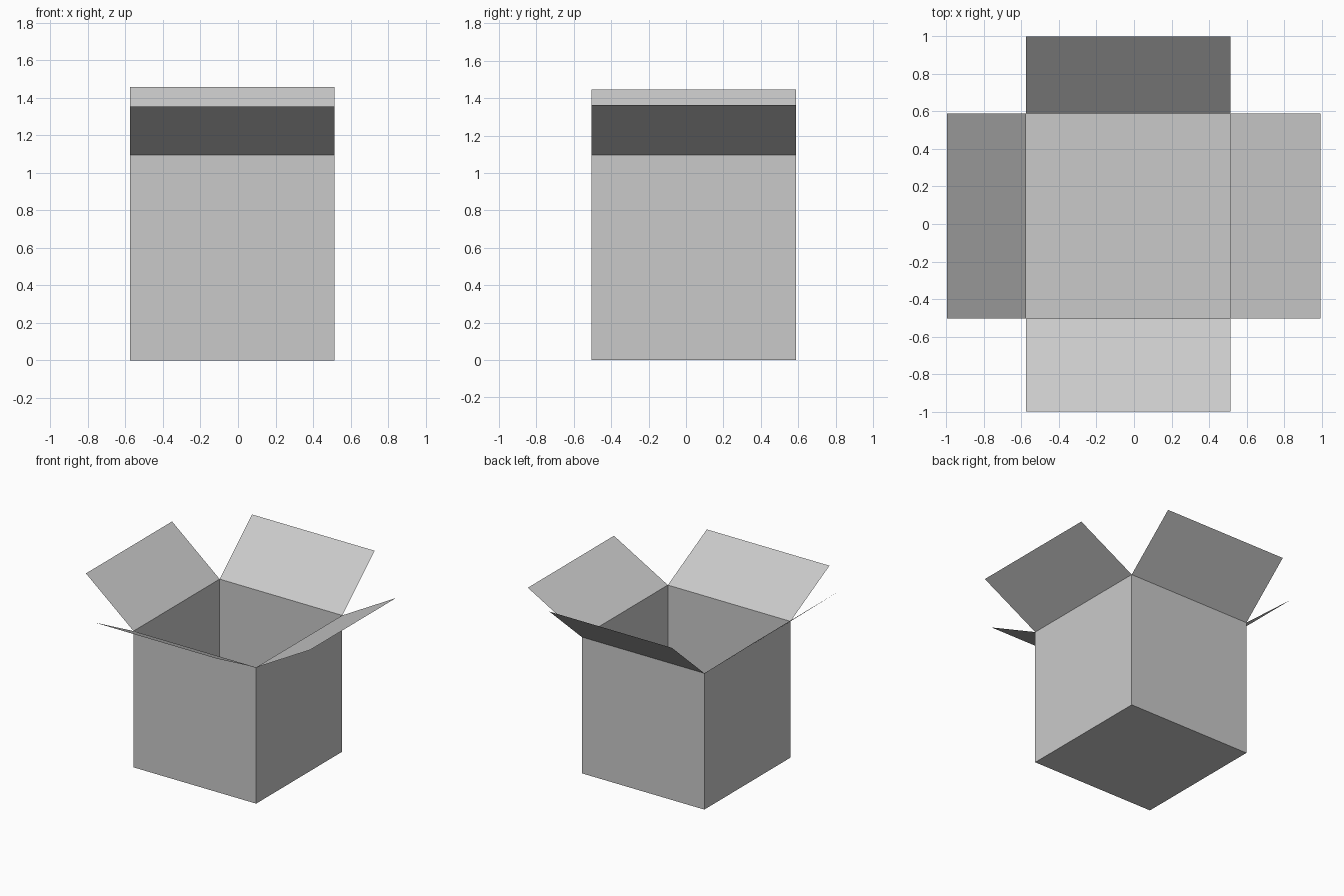
import bpy
import bmesh
from mathutils import Vector

if "Cube" in bpy.data.objects:
    bpy.data.objects.remove(bpy.data.objects["Cube"], do_unlink=True)

# Body extents
X0, X1 = -0.575, 0.515
Y0, Y1 = -0.505, 0.588
TOP = 1.095

# Single cardboard colour
card = bpy.data.materials.new("cardboard_grey")
card.use_nodes = True
GREY = (0.59, 0.59, 0.59, 1)
card.diffuse_color = GREY
card.node_tree.nodes["Principled BSDF"].inputs["Base Color"].default_value = GREY


def add_object(name, bm):
    mesh = bpy.data.meshes.new(name)
    bm.to_mesh(mesh)
    bm.free()
    mesh.materials.append(card)
    obj = bpy.data.objects.new(name, mesh)
    bpy.context.collection.objects.link(obj)
    return obj


# Open box: a cube scaled to the body extents with its lid removed
bm = bmesh.new()
bmesh.ops.create_cube(bm, size=1)
bmesh.ops.scale(bm, vec=(X1 - X0, Y1 - Y0, TOP), verts=bm.verts)
bmesh.ops.translate(bm, vec=((X0 + X1) / 2, (Y0 + Y1) / 2, TOP / 2), verts=bm.verts)
lid = [f for f in bm.faces if f.normal.z > 0.9]
bmesh.ops.delete(bm, geom=lid, context="FACES_ONLY")
add_object("box_body", bm)


# Flap: a thin sheet swept from a hinge edge along the opening direction
def add_flap(name, start, end, sweep):
    bm = bmesh.new()
    a, b = Vector((*start, TOP)), Vector((*end, TOP))
    corners = (a, b, b + Vector(sweep), a + Vector(sweep))
    face = bm.faces.new([bm.verts.new(c) for c in corners])
    face.normal_update()
    if face.normal.z < 0:
        face.normal_flip()
    add_object(name, bm)


add_flap("front_flap", (X0, Y0), (X1, Y0), (0, -1 - Y0, 0.258))
add_flap("back_flap", (X0, Y1), (X1, Y1), (0, 1 - Y1, 0.362))
add_flap("right_flap", (X0, Y0), (X0, Y1), (-0.998 - X0, 0, 0.35))
add_flap("left_flap", (X1, Y0), (X1, Y1), (0.994 - X1, 0, 0.268))
